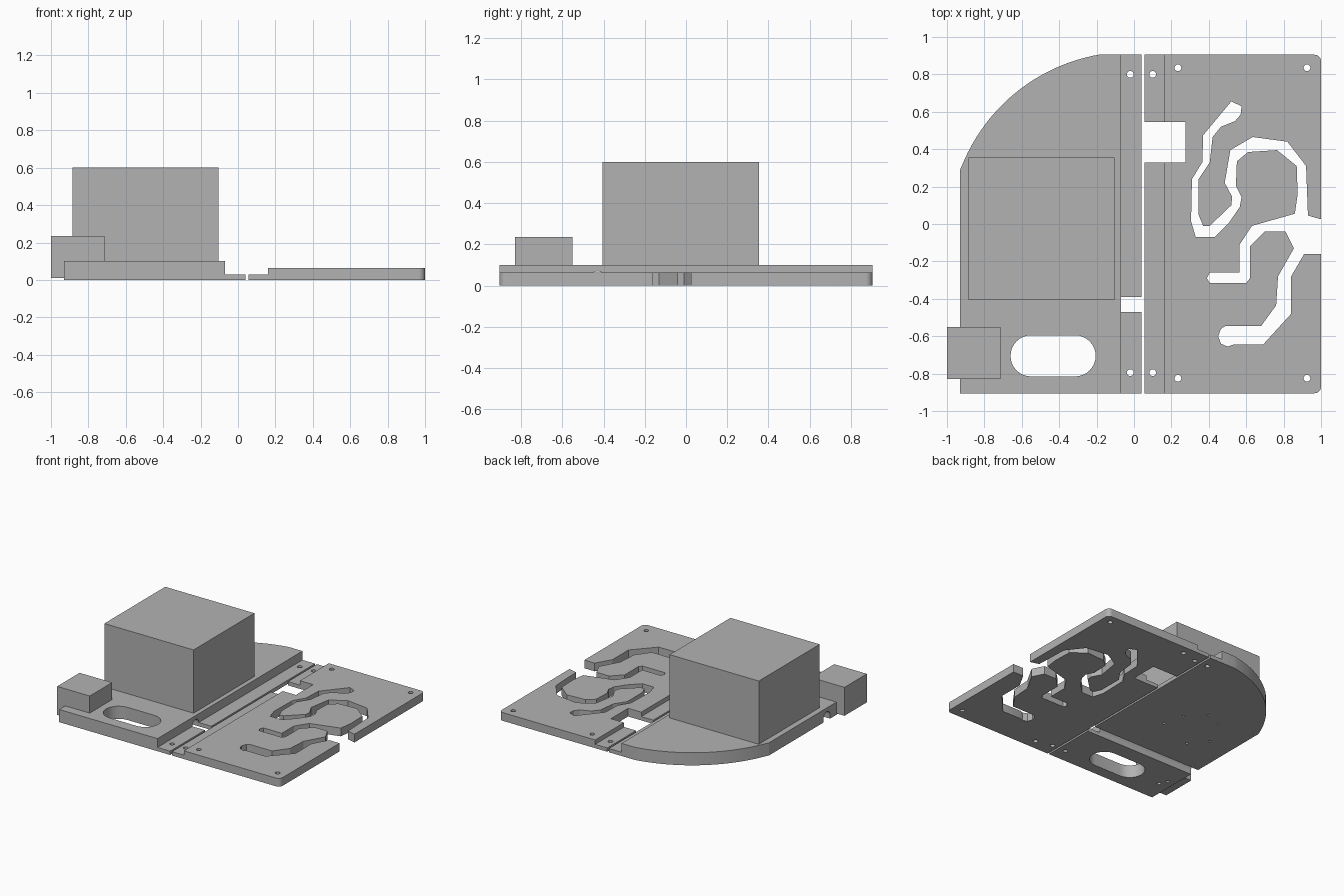
import bpy, bmesh, math
from mathutils import Vector

if "Cube" in bpy.data.objects:
    bpy.data.objects.remove(bpy.data.objects["Cube"])

grey = bpy.data.materials.new("plain grey")
grey.diffuse_color = (0.45, 0.45, 0.45, 1)
grey.use_nodes = True
grey.node_tree.nodes["Principled BSDF"].inputs["Base Color"].default_value = grey.diffuse_color


def prism(name, pts, lo, hi, axis="z"):
    """Extrude a closed outline along z (points are x, y) or x (points are y, z)."""
    bm = bmesh.new()
    place = (lambda a, b: (a, b, lo)) if axis == "z" else (lambda a, b: (lo, a, b))
    face = bm.faces.new([bm.verts.new(place(a, b)) for a, b in pts])
    ext = bmesh.ops.extrude_face_region(bm, geom=[face])
    move = Vector((0, 0, hi - lo)) if axis == "z" else Vector((hi - lo, 0, 0))
    bmesh.ops.translate(bm, vec=move,
                        verts=[v for v in ext["geom"] if isinstance(v, bmesh.types.BMVert)])
    bmesh.ops.recalc_face_normals(bm, faces=bm.faces)
    mesh = bpy.data.meshes.new(name)
    bm.to_mesh(mesh)
    bm.free()
    mesh.materials.append(grey)
    obj = bpy.data.objects.new(name, mesh)
    bpy.context.collection.objects.link(obj)
    return obj


def rect(x0, x1, y0, y1):
    return [(x0, y0), (x1, y0), (x1, y1), (x0, y1)]


def arc(cx, cy, r, a0, a1, n):
    return [(cx + r * math.cos(math.radians(a0 + (a1 - a0) * i / n)),
             cy + r * math.sin(math.radians(a0 + (a1 - a0) * i / n))) for i in range(n + 1)]


def circle(x, y, r):
    return arc(x, y, r, 0, 345, 23)


def cut(obj, pts, lo=-0.1, hi=0.3, axis="z"):
    """Subtract a prism from the object, then drop the cutter."""
    cutter = prism("cutter", pts, lo, hi, axis)
    cutter.hide_render = True
    mod = obj.modifiers.new("cut", "BOOLEAN")
    mod.operation, mod.solver, mod.object = "DIFFERENCE", "EXACT", cutter
    bpy.context.view_layer.objects.active = obj
    bpy.ops.object.modifier_apply(modifier=mod.name)
    bpy.data.objects.remove(cutter)


def smooth(obj):
    bpy.ops.object.select_all(action="DESELECT")
    obj.select_set(True)
    bpy.context.view_layer.objects.active = obj
    bpy.ops.object.shade_smooth_by_angle(angle=math.radians(20))


# Left plate with one large rounded corner
left = prism("left_plate",
             [(-0.93, -0.905), (0.04, -0.905), (0.04, 0.905)]
             + arc(-0.02, -0.05, 0.97, 100, 159.6, 32)[:-1] + [(-0.93, 0.29)], 0, 0.10)
# thin hinge ledge
cut(left, rect(-0.07, 0.2, -1, 1), 0.03, 0.3)
# hand slot
cut(left, arc(-0.315, -0.705, 0.11, -90, 90, 16) + arc(-0.55, -0.705, 0.11, 90, 270, 16))
# round-topped groove along the underside, open through the ledge
cut(left, [(-0.47, -0.1), (-0.39, -0.1)] + arc(-0.43, 0.03, 0.04, 0, 180, 12),
    -1.1, 0.2, "x")
# ledge holes
for y in (0.80, -0.795):
    cut(left, circle(-0.02, y, 0.018))
# small blind screw holes on the underside
for x, y in ((-0.31, -0.03), (-0.35, 0.14), (-0.48, 0.26), (-0.61, 0.21),
             (-0.62, -0.145), (-0.73, -0.02)):
    cut(left, circle(x, y, 0.01), -0.1, 0.03)
for x, y in ((-0.84, -0.72), (-0.87, -0.66)):
    cut(left, circle(x, y, 0.014), -0.1, 0.04)
smooth(left)

# Right plate with small rounded outer corners
right = prism("right_plate",
              [(0.055, -0.905)] + arc(0.965, -0.87, 0.035, -90, 0, 8)
              + arc(0.965, 0.87, 0.035, 0, 90, 8) + [(0.055, 0.905)], 0, 0.065)
cut(right, rect(0, 0.16, -1, 1), 0.03, 0.3)
cut(right, rect(0, 0.275, 0.33, 0.545))
for x, y in ((0.10, 0.80), (0.10, -0.795), (0.235, 0.835), (0.235, -0.825),
             (0.925, 0.835), (0.925, -0.825)):
    cut(right, circle(x, y, 0.018))

# Winding channel, open at the outer edge
upper_side = [(.52, .655), (.575, .63), (.57, .585), (.54, .55), (.465, .52), (.42, .465),
              (.405, .33), (.345, .24), (.345, .05), (.37, -.01), (.405, -.01), (.52, .10),
              (.525, .145), (.485, .22), (.515, .395), (.635, .465), (.82, .44),
              (.92, .31), (.93, .045), (1.0, .025), (1.1, .025)]
lower_side = [(1.1, -.16), (.91, -.16), (.84, -.28), (.84, -.48), (.69, -.645),
              (.53, -.645), (.50, -.655), (.465, -.64), (.45, -.60), (.465, -.56),
              (.49, -.545), (.68, -.545), (.76, -.435), (.77, -.28), (.855, -.13),
              (.81, -.04), (.70, -.04), (.62, -.12), (.62, -.29), (.60, -.315),
              (.405, -.315), (.39, -.29), (.405, -.26), (.565, -.26), (.565, -.11), (.63, -.01)]
island_side = [(.86, .055), (.875, .16), (.87, .31), (.765, .395), (.61, .385), (.55, .335),
               (.545, .205), (.575, .145), (.565, .09), (.51, .01), (.43, -.07), (.33, -.07),
               (.305, .015), (.31, .24), (.365, .33), (.37, .475)]
cut(right, upper_side + lower_side + island_side)
smooth(right)

# Boxes standing on the left plate
prism("large_box", rect(-0.885, -0.105, -0.405, 0.355), 0.10, 0.60)
small = prism("small_box", rect(-1.0, -0.715, -0.83, -0.55), 0.01, 0.235)
for x, y in ((-0.84, -0.72), (-0.87, -0.66)):
    cut(small, circle(x, y, 0.014), -0.1, 0.04)
